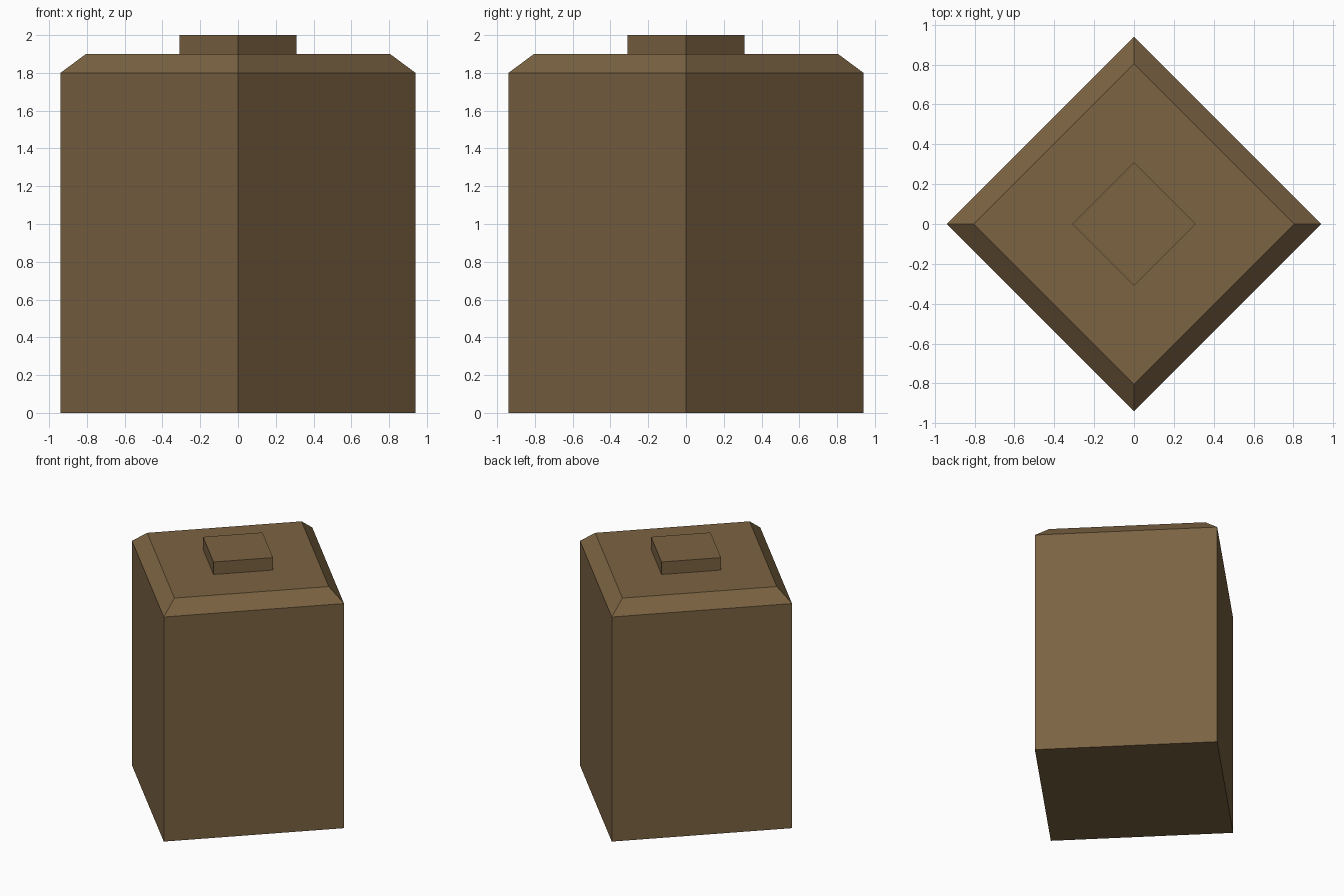
import bpy, bmesh, math

if "Cube" in bpy.data.objects:
    bpy.data.objects.remove(bpy.data.objects["Cube"])

wood = bpy.data.materials.new("brown")
wood.diffuse_color = (0.2, 0.125, 0.055, 1)
wood.use_nodes = True
wood.node_tree.nodes["Principled BSDF"].inputs["Base Color"].default_value = wood.diffuse_color


def square_lathe(name, rings, close_bottom):
    """Stack diamond-shaped rings of (radius, height) and skin them."""
    bm = bmesh.new()
    loops = [[bm.verts.new((r * math.cos(i * math.pi / 2), r * math.sin(i * math.pi / 2), z))
              for i in range(4)] for r, z in rings]
    for low, high in zip(loops, loops[1:]):
        for i in range(4):
            j = (i + 1) % 4
            bm.faces.new((low[i], low[j], high[j], high[i]))
    bm.faces.new(loops[-1])
    if close_bottom:
        bm.faces.new(loops[0][::-1])
    mesh = bpy.data.meshes.new(name)
    bm.to_mesh(mesh)
    bm.free()
    mesh.materials.append(wood)
    obj = bpy.data.objects.new(name, mesh)
    bpy.context.collection.objects.link(obj)
    return obj


# Tall block with a sloped shoulder
square_lathe("body", [(0.94, 0), (0.94, 1.8), (0.805, 1.9)], True)
# Small raised cap resting on the flat top
square_lathe("cap", [(0.31, 1.9), (0.31, 2.0)], False)
